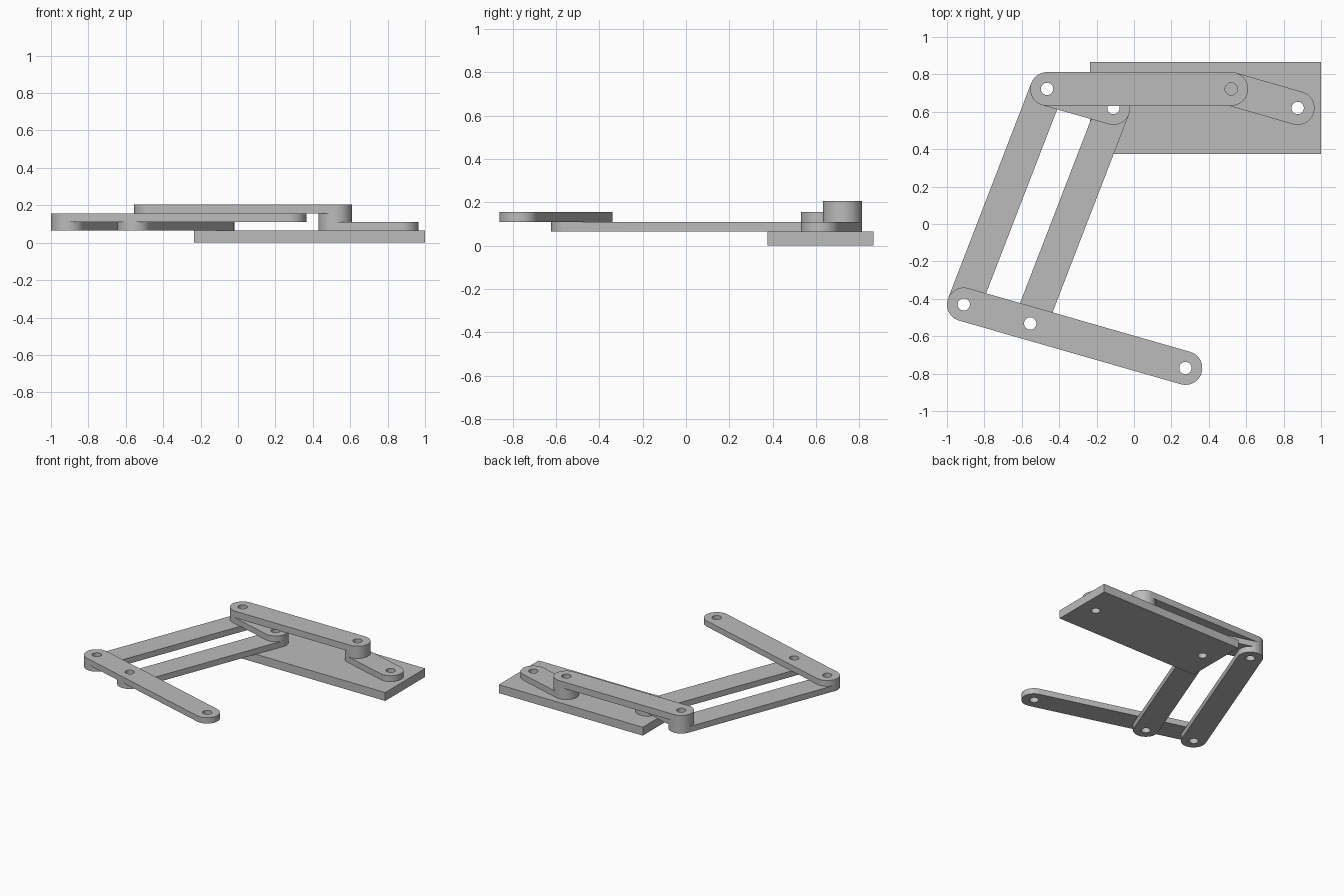
import bpy, bmesh, math
from mathutils import Vector

if "Cube" in bpy.data.objects:
    bpy.data.objects.remove(bpy.data.objects["Cube"])

grey = bpy.data.materials.new("grey")
grey.diffuse_color = (0.5, 0.5, 0.5, 1)
grey.use_nodes = True
grey.node_tree.nodes["Principled BSDF"].inputs["Base Color"].default_value = grey.diffuse_color

R, HOLE = 0.09, 0.033            # bar end radius, pin hole radius
Z = [0.0, 0.065, 0.11, 0.155, 0.205]   # layer heights

# Pivot points of the linkage
A, B = Vector((-0.465, 0.722)), Vector((-0.11, 0.62))
C, D = Vector((0.52, 0.722)), Vector((0.875, 0.62))
E, F, G = Vector((-0.91, -0.43)), Vector((-0.555, -0.532)), Vector((0.275, -0.77))


def arc(c, r, start, sweep, n):
    return [c + r * Vector((math.cos(start + sweep * i / n), math.sin(start + sweep * i / n)))
            for i in range(n + 1)]


def circle(c, r, n=40):
    return arc(c, r, 0, 2 * math.pi, n)[:-1]


def slot(p, q):
    d = q - p
    a = math.atan2(d.y, d.x)
    return arc(q, R, a - math.pi / 2, math.pi, 24) + arc(p, R, a + math.pi / 2, math.pi, 24)


def plate(name, outline, holes, z0, z1):
    """Extrude a flat outline with round holes between two heights."""
    cu = bpy.data.curves.new(name, 'CURVE')
    cu.dimensions, cu.fill_mode, cu.extrude = '2D', 'BOTH', (z1 - z0) / 2
    for loop in [outline] + [circle(h, HOLE) for h in holes]:
        s = cu.splines.new('POLY')
        s.points.add(len(loop) - 1)
        for pt, v in zip(s.points, loop):
            pt.co = (v.x, v.y, 0, 1)
        s.use_cyclic_u = True
    ob = bpy.data.objects.new(name, cu)
    bpy.context.collection.objects.link(ob)
    bpy.ops.object.select_all(action='DESELECT')
    ob.select_set(True)
    bpy.context.view_layer.objects.active = ob
    bpy.ops.object.convert(target='MESH')
    ob = bpy.context.object
    ob.name = name
    # Weld caps to sides and place on its layer
    bm = bmesh.new()
    bm.from_mesh(ob.data)
    bmesh.ops.remove_doubles(bm, verts=bm.verts, dist=1e-4)
    bmesh.ops.recalc_face_normals(bm, faces=bm.faces)
    bmesh.ops.translate(bm, verts=bm.verts, vec=(0, 0, (z0 + z1) / 2))
    bm.to_mesh(ob.data)
    bm.free()
    ob.data.materials.clear()
    ob.data.materials.append(grey)
    bpy.ops.object.shade_smooth_by_angle(angle=math.radians(30))


# Base plate
base = [Vector(v) for v in ((-0.235, 0.375), (1, 0.375), (1, 0.865), (-0.235, 0.865))]
plate("base_plate", base, [B, D], Z[0], Z[1])

# Lower layer: two parallel arms and the crank with its spacer
plate("outer_arm", slot(A, E), [A, E], Z[1], Z[2])
plate("inner_arm", slot(B, F), [B, F], Z[1], Z[2])
plate("crank", slot(D, C), [D, C], Z[1], Z[2])
plate("crank_spacer", circle(C, R, 48), [C], Z[2], Z[3])

# Middle layer: short rocker and long end bar
plate("rocker", slot(A, B), [A, B], Z[2], Z[3])
plate("end_bar", slot(E, G), [E, F, G], Z[2], Z[3])

# Top layer: coupler
plate("coupler", slot(A, C), [A, C], Z[3], Z[4])
